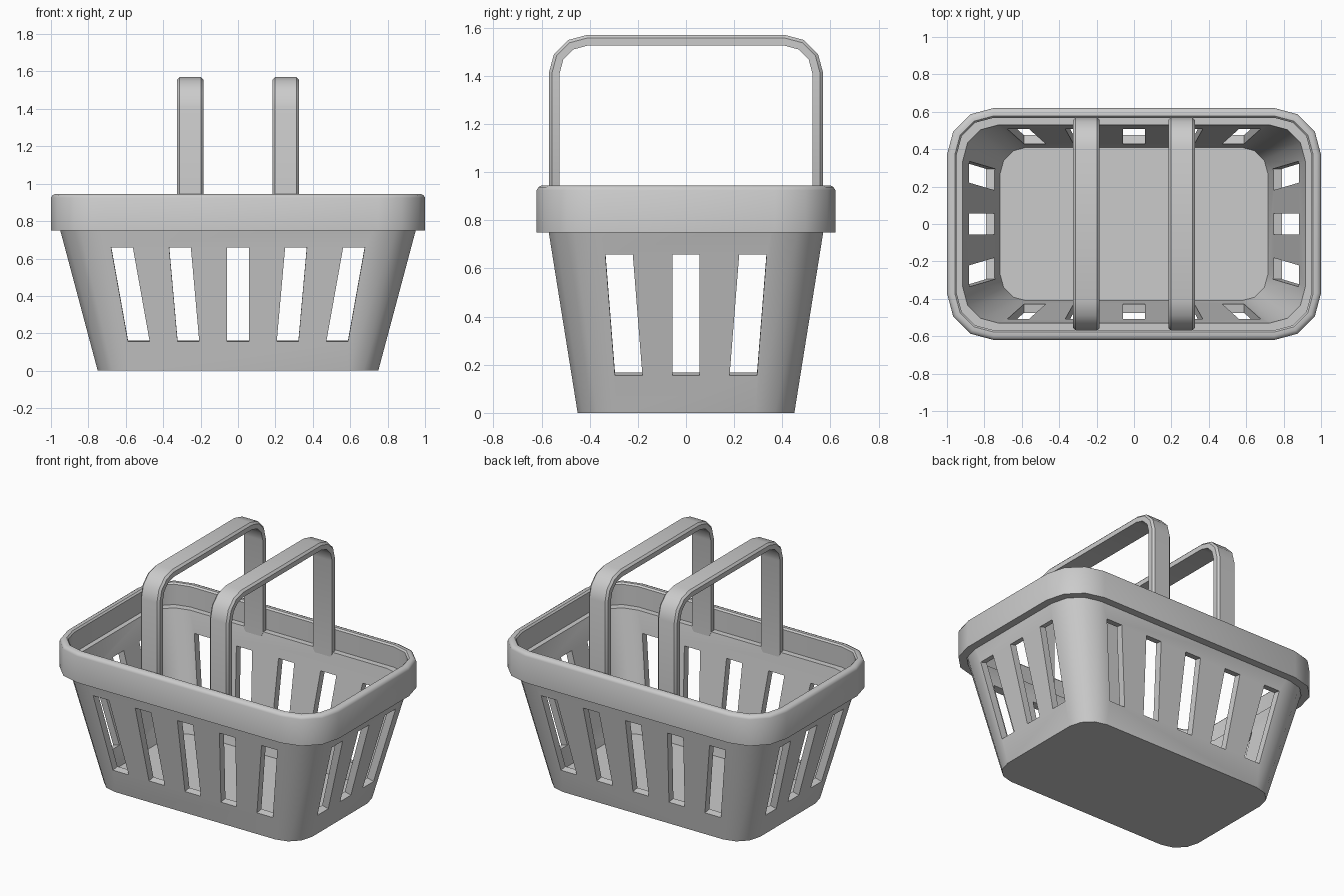
import bpy, bmesh, math
from mathutils import Vector

if "Cube" in bpy.data.objects:
    bpy.data.objects.remove(bpy.data.objects["Cube"])


def rounded_rect(hx, hy, r, z, seg=3):
    pts = []
    for k, (sx, sy) in enumerate([(1, 1), (-1, 1), (-1, -1), (1, -1)]):
        for i in range(seg + 1):
            a = math.pi / 2 * (k + i / seg)
            pts.append((sx * (hx - r) + r * math.cos(a), sy * (hy - r) + r * math.sin(a), z))
    return pts


def add_loft(bm, rings, closed=False):
    rows = [[bm.verts.new(p) for p in ring] for ring in rings]
    n = len(rows[0])
    pairs = list(zip(rows, rows[1:])) + ([(rows[-1], rows[0])] if closed else [])
    for a, b in pairs:
        for i in range(n):
            j = (i + 1) % n
            bm.faces.new((a[i], a[j], b[j], b[i]))
    if not closed:
        bm.faces.new(rows[0][::-1])
        bm.faces.new(rows[-1])


def finish(bm, name):
    bmesh.ops.recalc_face_normals(bm, faces=bm.faces)
    mesh = bpy.data.meshes.new(name)
    bm.to_mesh(mesh)
    bm.free()
    ob = bpy.data.objects.new(name, mesh)
    bpy.context.collection.objects.link(ob)
    return ob


def activate(ob):
    bpy.ops.object.select_all(action='DESELECT')
    ob.select_set(True)
    bpy.context.view_layer.objects.active = ob


def smooth(ob):
    activate(ob)
    bpy.ops.object.shade_smooth_by_angle(angle=math.radians(40))


# Tapered basket shell with a floor
SX, SY, TOP, FLOOR, T = 0.267, 0.16, 0.80, 0.05, 0.048


def wall(z, inset=0.0):
    r = 0.16 + 0.07 * z - inset * 0.5
    return rounded_rect(0.75 + SX * z - inset, 0.45 + SY * z - inset, r, z)


bm = bmesh.new()
add_loft(bm, [wall(0), wall(TOP), wall(TOP, T), wall(FLOOR, T)])
basket = finish(bm, "basket_body")

# Slots, cut square to the sloping walls
bm = bmesh.new()


def add_slot(bottom, top, half, base, slope, side, along_x):
    def place(u, d, z):
        return (u, side * d, z) if along_x else (side * d, u, z)
    quad = [(bottom - half, 0.155), (bottom + half, 0.155),
            (top + half, 0.658), (top - half, 0.658)]
    rings = [[place(u, base + slope * z + k, z - slope * k) for u, z in quad]
             for k in (-0.09, 0.06)]
    add_loft(bm, rings)


for side in (-1, 1):
    for i in range(-2, 3):
        add_slot(0.265 * i, 0.31 * i, 0.058, 0.45, SY, side, True)
    for i in (-1, 0, 1):
        add_slot(0.238 * i, 0.278 * i, 0.057, 0.75, SX, side, False)
cutter = finish(bm, "slot_cutter")
cutter.hide_render = True

mod = basket.modifiers.new("slots", 'BOOLEAN')
mod.operation = 'DIFFERENCE'
mod.solver = 'EXACT'
mod.object = cutter
activate(basket)
bpy.ops.object.modifier_apply(modifier=mod.name)
bpy.data.objects.remove(cutter)
smooth(basket)

# Rim band with a softened top edge
bm = bmesh.new()
profile = [(0.0, 0.75), (0.0, 0.925), (0.007, 0.938), (0.022, 0.945),
           (0.042, 0.945), (0.052, 0.935), (0.052, 0.75)]
add_loft(bm, [rounded_rect(1 - d, 0.62 - d, 0.25 - d, z) for d, z in profile], True)
smooth(finish(bm, "rim"))


# Arched carrying handles with rounded lower ends
def make_handle(name, cx):
    stations = [(0.755, 0, 0.035), (0.765, 0, 0.055), (0.79, 0, 0.07)]
    stations += [(1.41, a, 0.07) for a in (0, 30, 60, 90)]
    rings = []
    for side in (1, -1):
        half = []
        for z, a, w in stations:
            c, s = math.cos(math.radians(a)), math.sin(math.radians(a))
            section = [(-w, 0.115), (w, 0.115), (w, 0.147), (w - 0.013, 0.16),
                       (-w + 0.013, 0.16), (-w, 0.147)]
            half.append([(cx + x, side * (0.41 + r * c), z + r * s) for x, r in section])
        rings += half if side == 1 else half[::-1]
    bm = bmesh.new()
    add_loft(bm, rings)
    smooth(finish(bm, name))


make_handle("handle_left", -0.255)
make_handle("handle_right", 0.255)
